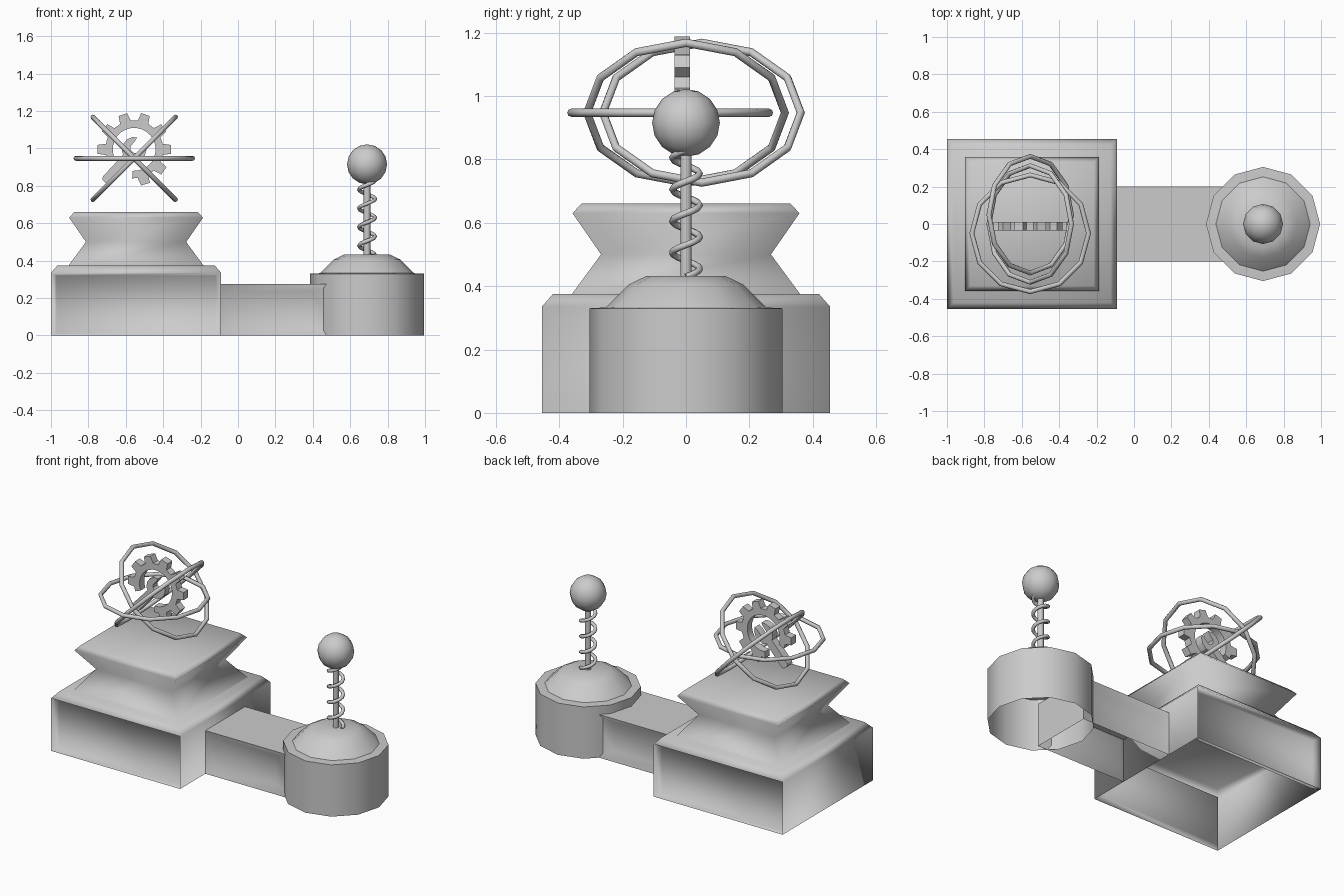
import bpy, bmesh
from math import sin, cos, pi, radians, sqrt
from mathutils import Matrix, Vector

if "Cube" in bpy.data.objects:
    bpy.data.objects.remove(bpy.data.objects["Cube"])

grey = bpy.data.materials.new("plain grey")
grey.use_nodes = True
grey.diffuse_color = (0.6, 0.6, 0.6, 1)
grey.node_tree.nodes["Principled BSDF"].inputs["Base Color"].default_value = (0.6, 0.6, 0.6, 1)

BASE_X, POST_X = -0.545, 0.69
RING_X = -0.555


def finish(obj, angle=None):
    """Give the part its colour and smooth shading, sharp above the angle."""
    obj.data.materials.append(grey)
    bpy.ops.object.select_all(action="DESELECT")
    obj.select_set(True)
    bpy.context.view_layer.objects.active = obj
    if angle is None:
        bpy.ops.object.shade_smooth()
    else:
        bpy.ops.object.shade_smooth_by_angle(angle=radians(angle))
    return obj


def from_bmesh(name, bm, angle=None):
    bmesh.ops.recalc_face_normals(bm, faces=bm.faces)
    mesh = bpy.data.meshes.new(name)
    bm.to_mesh(mesh)
    bm.free()
    obj = bpy.data.objects.new(name, mesh)
    bpy.context.collection.objects.link(obj)
    return finish(obj, angle)


def loft(profile, sides, x, square=False):
    """Stack (radius, z) rings, open below and capped on top."""
    bm = bmesh.new()
    turn, grow = (pi / 4, sqrt(2)) if square else (0, 1)
    rings = []
    for r, z in profile:
        angles = [turn + 2 * pi * i / sides for i in range(sides)]
        rings.append([bm.verts.new((x + grow * r * cos(a), grow * r * sin(a), z)) for a in angles])
    for low, high in zip(rings, rings[1:]):
        for i in range(sides):
            j = (i + 1) % sides
            bm.faces.new((low[i], low[j], high[j], high[i]))
    bm.faces.new(rings[-1])
    return bm


def recess_panels(bm, x0, x1, z0, z1, depth):
    """Sink a rectangular panel into the front and back walls."""
    bmesh.ops.recalc_face_normals(bm, faces=bm.faces)
    bm.normal_update()
    for face in [f for f in bm.faces if abs(f.normal.y) > 0.99]:
        mid = face.calc_center_median()
        side = 1 if mid.y > 0 else -1
        bmesh.ops.inset_individual(bm, faces=[face], thickness=0.02)
        for v in face.verts:
            v.co = (x0 if v.co.x < mid.x else x1, v.co.y - side * depth,
                    z0 if v.co.z < mid.z else z1)


def plate(name, outline, thickness, place):
    """Extrude a flat outline, drawn in x and z, along y."""
    bm = bmesh.new()
    face = bm.faces.new([bm.verts.new((u, -thickness / 2, w)) for u, w in outline])
    ext = bmesh.ops.extrude_face_region(bm, geom=[face])
    moved = [g for g in ext["geom"] if isinstance(g, bmesh.types.BMVert)]
    bmesh.ops.translate(bm, verts=moved, vec=(0, thickness, 0))
    bm.transform(place)
    return from_bmesh(name, bm, 30)


def polar(r, degrees):
    return (r * cos(radians(degrees)), r * sin(radians(degrees)))


# Hollow base with recessed front and back
bm = loft([(0.455, 0), (0.455, 0.335), (0.42, 0.375)], 4, BASE_X, square=True)
recess_panels(bm, -0.97, -0.12, 0.01, 0.32, 0.04)
from_bmesh("base", bm)

# Waisted pedestal
from_bmesh("pedestal", loft([(0.36, 0.375), (0.268, 0.5), (0.358, 0.63), (0.33, 0.66)],
                            4, BASE_X, square=True))

# Hollow connecting bridge
bm = bmesh.new()
bmesh.ops.create_cube(bm, size=1, matrix=Matrix.Translation((0.225, 0, 0.1375))
                      @ Matrix.Diagonal((0.63, 0.4, 0.275, 1)))
bm.normal_update()
bmesh.ops.delete(bm, geom=[f for f in bm.faces if f.normal.z < -0.9 or f.normal.x < -0.9],
                 context="FACES")
recess_panels(bm, -0.04, 0.39, 0.05, 0.235, 0.03)
from_bmesh("bridge", bm, 50)

# Round stand, its dome and the rod
from_bmesh("round_stand", loft([(0.305, 0), (0.305, 0.33), (0.25, 0.333)], 12, POST_X), 50)
from_bmesh("dome", loft([(0.255, 0.33), (0.18, 0.405), (0.125, 0.432)], 12, POST_X), 50)
from_bmesh("rod", loft([(0.018, 0.43), (0.018, 0.83)], 8, POST_X), 50)

# Ball on top
bm = bmesh.new()
bmesh.ops.create_uvsphere(bm, u_segments=12, v_segments=8, radius=0.107,
                          matrix=Matrix.Translation((POST_X, 0, 0.915)))
from_bmesh("ball", bm)

# Coil spring around the rod
curve = bpy.data.curves.new("spring", "CURVE")
curve.dimensions = "3D"
curve.bevel_depth = 0.011
curve.bevel_resolution = 1
curve.use_fill_caps = True
spline = curve.splines.new("POLY")
turns, steps = 4, 12
count = turns * steps
spline.points.add(count)
for i, p in enumerate(spline.points):
    a = 2 * pi * i / steps
    p.co = (POST_X + 0.043 * cos(a), 0.043 * sin(a), 0.43 + 0.4 * i / count, 1)
spring = bpy.data.objects.new("spring", curve)
bpy.context.collection.objects.link(spring)
bpy.ops.object.select_all(action="DESELECT")
spring.select_set(True)
bpy.context.view_layer.objects.active = spring
bpy.ops.object.convert(target="MESH")
finish(bpy.context.view_layer.objects.active)

# Three crossing rings
for name, y, tilt in (("level_ring", -0.05, 0), ("rising_ring", 0, -45), ("falling_ring", 0.05, 45)):
    bpy.ops.mesh.primitive_torus_add(major_segments=12, minor_segments=8,
                                     major_radius=0.312, minor_radius=0.013,
                                     location=(RING_X, y, 0.947),
                                     rotation=(0, radians(tilt), 0))
    ring = bpy.context.object
    ring.name = name
    finish(ring)

# Open gear: eight of ten teeth, with a gap for the wrench
centre = Matrix.Translation((RING_X, -0.012, 0.995))
outline = [polar(0.155, -94)]
for k in range(8):
    mid = -72 + 36 * k
    outline += [polar(r, mid + d) for r, d in ((0.155, -11), (0.197, -7), (0.197, 7), (0.155, 11))]
outline.append(polar(0.155, 202))
outline += [polar(0.115, 202 - 296 * i / 20) for i in range(21)]
plate("gear", outline, 0.048, centre)

# Wrench pointing out through the gap
half = [(-0.235, 0.018), (-0.22, 0.027), (-0.06, 0.025)]
half += [polar(0.066, a) for a in (140, 110, 80, 50, 28)]
half += [(0.03, 0.026), (0.0, 0.026), (-0.015, 0.014)]
outline = half + [(u, -w) for u, w in reversed(half)]
plate("wrench", outline, 0.048, centre @ Matrix.Rotation(radians(-48), 4, "Y"))
